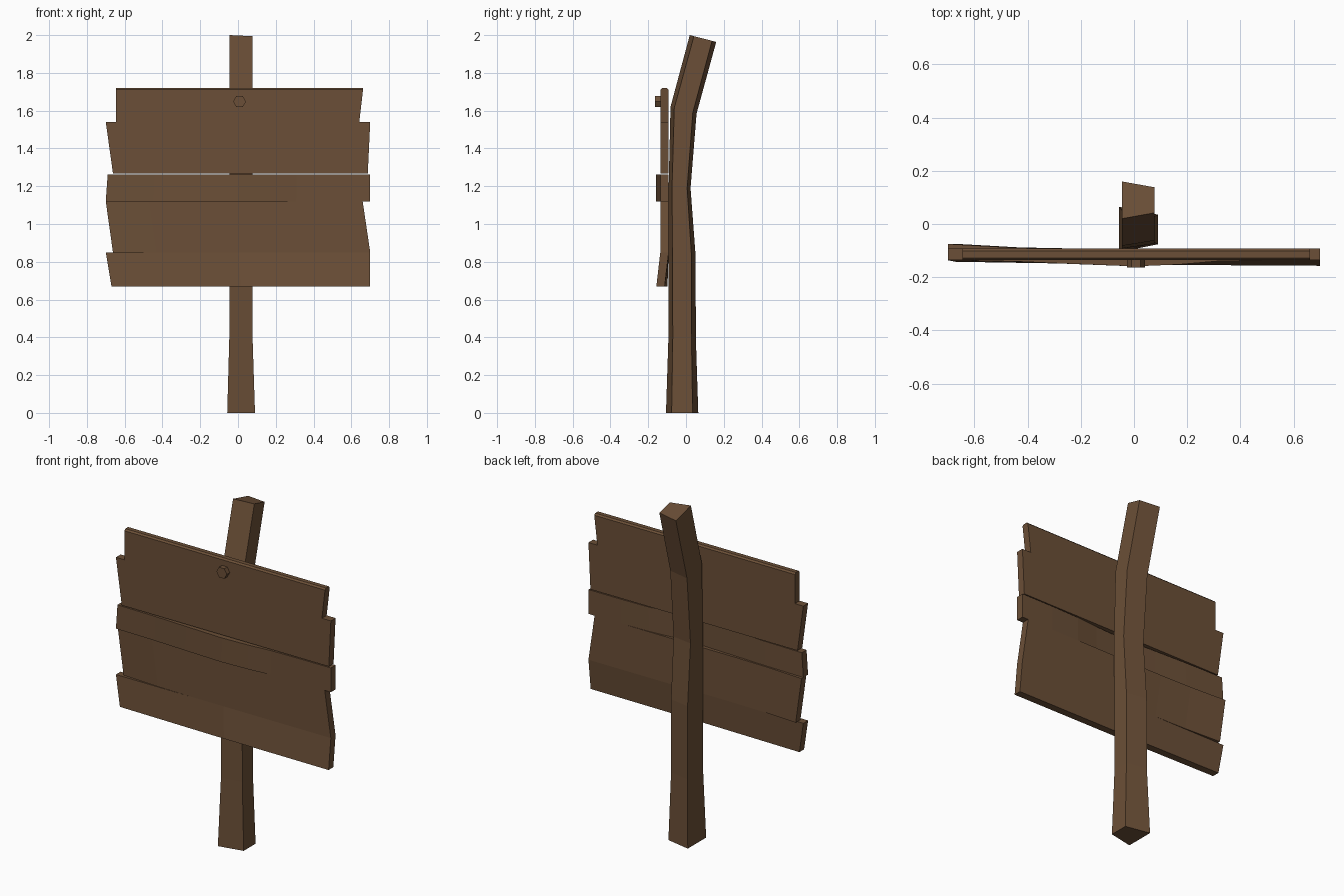
import bpy, bmesh, math

if "Cube" in bpy.data.objects:
    bpy.data.objects.remove(bpy.data.objects["Cube"])

brown = bpy.data.materials.new("weathered_brown")
brown.diffuse_color = (0.147, 0.078, 0.038, 1)
brown.use_nodes = True
brown.node_tree.nodes["Principled BSDF"].inputs["Base Color"].default_value = brown.diffuse_color


def loft(name, rings):
    """Closed solid through a list of equal-length point rings."""
    bm = bmesh.new()
    vs = [[bm.verts.new(p) for p in r] for r in rings]
    n = len(rings[0])
    for a, b in zip(vs, vs[1:]):
        for i in range(n):
            j = (i + 1) % n
            bm.faces.new((a[i], a[j], b[j], b[i]))
    bm.faces.new(vs[0])
    bm.faces.new(vs[-1])
    bmesh.ops.recalc_face_normals(bm, faces=bm.faces)
    me = bpy.data.meshes.new(name)
    bm.to_mesh(me)
    bm.free()
    me.materials.append(brown)
    ob = bpy.data.objects.new(name, me)
    bpy.context.collection.objects.link(ob)
    return ob


# Bent post: left x, right x, front-left y, back-left y, front z, back z, inset of right side
levels = [
    (-0.057, 0.09, -0.106, 0.065, 0.0, 0.0, 0.030),
    (-0.046, 0.077, -0.093, 0.052, 0.40, 0.40, 0.023),
    (-0.046, 0.077, -0.093, 0.051, 0.83, 0.83, 0.022),
    (-0.046, 0.077, -0.092, 0.024, 1.19, 1.19, 0.018),
    (-0.046, 0.077, -0.082, 0.056, 1.62, 1.585, 0.020),
    (-0.046, 0.077, 0.020, 0.160, 2.0, 1.964, 0.022),
]
rings = []
for l, r, f, b, zf, zb, k in levels:
    s = (zb - zf) / (b - f)
    rings.append([(l, f, zf), (r, f + k, zf + s * k), (r, b - k, zb - s * k), (l, b, zb)])
loft("post", rings)

FRONT, BACK = -0.136, -0.092


def plank(name, zt, zb, left, right, stations, chamfer=0.0):
    """left/right: x at (top, bottom); stations: (fraction, top y shift, bottom y shift)."""
    rings = []
    for t, dt, db in stations:
        xt = left[0] + (right[0] - left[0]) * t
        xb = left[1] + (right[1] - left[1]) * t
        c = chamfer
        top = [(xt, BACK + dt, zt), (xt, FRONT + dt, zt)]
        if c:
            top = [(xt, BACK + dt, zt - c), (xt, BACK + dt - c, zt),
                   (xt, FRONT + dt + c, zt), (xt, FRONT + dt, zt - c)]
        rings.append(top + [(xb, FRONT + db, zb), (xb, BACK + db, zb)])
    return loft(name, rings)


flat = [(0, 0, 0), (1, 0, 0)]
# Board planks from top to bottom; the third bows forward, the fourth curls back, the fifth twists
plank("top_plank", 1.72, 1.54, (-0.645, -0.645), (0.662, 0.642), flat, 0.009)
plank("second_plank", 1.54, 1.268, (-0.70, -0.662), (0.70, 0.687), flat)
bow = [(0, 0, 0), (0.18, -0.005, -0.005), (0.33, -0.014, -0.014), (0.5, -0.023, -0.023),
       (0.62, -0.016, -0.016), (0.72, -0.004, -0.004), (0.85, 0, 0), (1, 0, 0)]
plank("third_plank", 1.263, 1.12, (-0.69, -0.70), (0.70, 0.70), bow)
plank("fourth_plank", 1.12, 0.85, (-0.70, -0.662), (0.66, 0.70),
      [(0, 0.017, 0.017), (0.17, 0.004, 0.004), (0.32, 0, 0), (1, 0, 0)])
plank("bottom_plank", 0.85, 0.67, (-0.70, -0.67), (0.70, 0.70),
      [(0, 0, -0.006), (0.5, 0, -0.017), (1, 0, -0.021)])

# Hexagonal bolt head
hexa = [(0.008 + 0.034 * math.cos(i * math.pi / 3), 1.648 + 0.034 * math.sin(i * math.pi / 3))
        for i in range(6)]
loft("bolt_head", [[(x, y, z) for x, z in hexa] for y in (-0.164, -0.13)])
